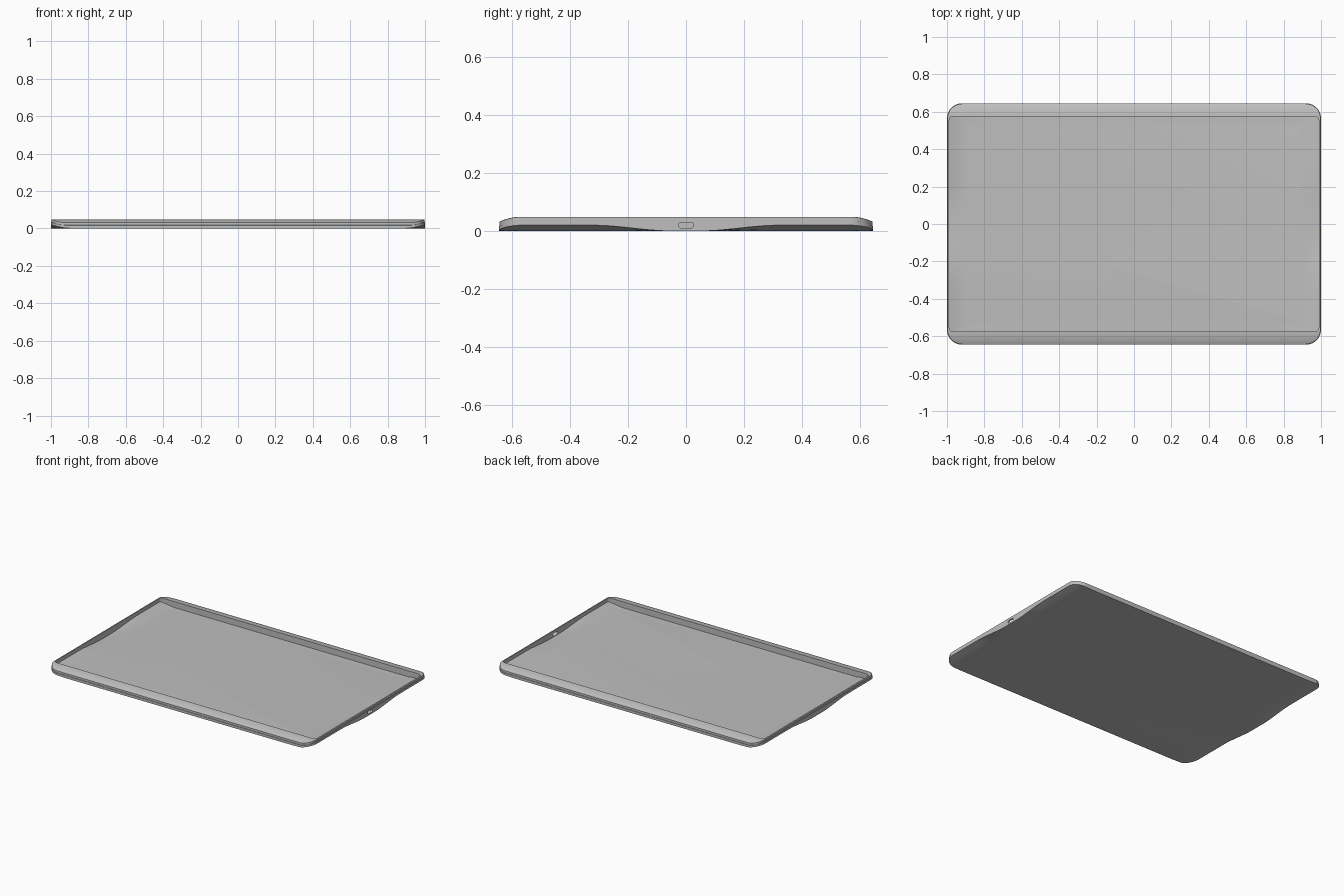
import bpy, bmesh, math

if "Cube" in bpy.data.objects:
    bpy.data.objects.remove(bpy.data.objects["Cube"])

HX, HY = 1.0, 0.645            # half length and half width


def smooth(t):
    t = max(0.0, min(1.0, t))
    return t * t * (3 - 2 * t)


def bottom_z(x, y):
    """Underside: flat, curling up at both short ends except round the port."""
    t = max(0.0, (abs(x) - 0.90) / 0.10)
    return 0.020 * smooth((abs(y) - 0.05) / 0.27) * t ** 1.5


def top_z(x, y):
    """Rim height: level, rolling down towards the long edges."""
    t = max(0.0, (abs(y) - 0.575) / 0.07)
    return 0.049 - 0.017 * t ** 1.7


def outline(hx, hy, r, arc=10, end=40, side=24):
    """Rounded rectangle, always with the same point count."""
    pts = []
    cx, cy = hx - r, hy - r
    corners = [(cx, cy, 0), (-cx, cy, 90), (-cx, -cy, 180), (cx, -cy, 270)]
    for k, (px, py, a0) in enumerate(corners):
        for i in range(arc + 1):
            a = math.radians(a0 + 90 * i / arc)
            pts.append((px + r * math.cos(a), py + r * math.sin(a)))
        # straight run up to the next corner
        nx, ny, na = corners[(k + 1) % 4]
        a = math.radians(na)
        q = (nx + r * math.cos(a), ny + r * math.sin(a))
        p = pts[-1]
        n = side if k % 2 == 0 else end
        for i in range(1, n):
            t = i / n
            pts.append((p[0] + (q[0] - p[0]) * t, p[1] + (q[1] - p[1]) * t))
    return pts


bm = bmesh.new()
rings = []


def ring(hx, hy, r, zf):
    rings.append([bm.verts.new((x, y, zf(x, y))) for x, y in outline(hx, hy, r)])


# underside, from the flat middle to the outer edge
for hx, hy, r in [(0.88, 0.56, 0.04), (0.91, 0.585, 0.05), (0.94, 0.605, 0.06),
                  (0.97, 0.625, 0.07), (HX, HY, 0.08)]:
    ring(hx, hy, r, bottom_z)

# outer wall with a fine seam step
seam = lambda x, y: top_z(x, y) - 0.015
ring(HX, HY, 0.08, seam)
ring(HX - 0.003, HY - 0.002, 0.078, seam)
ring(HX - 0.003, HY - 0.002, 0.078, lambda x, y: top_z(x, y) - 0.001)

# rolled rim to the opening
RIM = (0.988, 0.576, 0.022)
for i in range(1, 7):
    t = i / 6
    ring(0.996 + (RIM[0] - 0.996) * t, 0.642 + (RIM[1] - 0.642) * t,
         0.077 + (RIM[2] - 0.077) * t, top_z)

# inner wall and tray floor
floor = lambda x, y: bottom_z(x, y) + 0.008
for hx, hy, r in [RIM, (0.96, 0.56, 0.02), (0.93, 0.545, 0.018), (0.89, 0.53, 0.015)]:
    ring(hx, hy, r, floor)

for a, b in zip(rings, rings[1:]):
    n = len(a)
    for i in range(n):
        j = (i + 1) % n
        bm.faces.new((a[i], a[j], b[j], b[i]))
bm.faces.new(list(reversed(rings[0])))
bm.faces.new(rings[-1])
bmesh.ops.recalc_face_normals(bm, faces=bm.faces)

mesh = bpy.data.meshes.new("case_shell")
bm.to_mesh(mesh)
bm.free()
shell = bpy.data.objects.new("case_shell", mesh)
bpy.context.collection.objects.link(shell)

grey = bpy.data.materials.new("mid_grey")
grey.diffuse_color = (0.52, 0.52, 0.52, 1)
grey.use_nodes = True
grey.node_tree.nodes["Principled BSDF"].inputs["Base Color"].default_value = grey.diffuse_color
mesh.materials.append(grey)

# port slot cut through the right end wall
bm = bmesh.new()
loop = []
for i in range(24):
    a = math.tau * (i + 0.5) / 24
    shift = 0.016 if math.cos(a) > 0 else -0.016
    loop.append((shift + 0.010 * math.cos(a), 0.0200 + 0.010 * math.sin(a)))
near = [bm.verts.new((0.975, y, z)) for y, z in loop]
far = [bm.verts.new((1.03, y, z)) for y, z in loop]
for i in range(24):
    j = (i + 1) % 24
    bm.faces.new((near[i], near[j], far[j], far[i]))
bm.faces.new(near)
bm.faces.new(far)
bmesh.ops.recalc_face_normals(bm, faces=bm.faces)
cut_mesh = bpy.data.meshes.new("port_cutter")
bm.to_mesh(cut_mesh)
bm.free()
cut_mesh.materials.append(grey)
cutter = bpy.data.objects.new("port_cutter", cut_mesh)
bpy.context.collection.objects.link(cutter)
cutter.hide_render = True

bpy.context.view_layer.objects.active = shell
shell.select_set(True)
mod = shell.modifiers.new("port", 'BOOLEAN')
mod.operation = 'DIFFERENCE'
mod.solver = 'EXACT'
mod.object = cutter
bpy.ops.object.modifier_apply(modifier=mod.name)
bpy.data.objects.remove(cutter)

bpy.ops.object.shade_smooth_by_angle(angle=math.radians(30))
